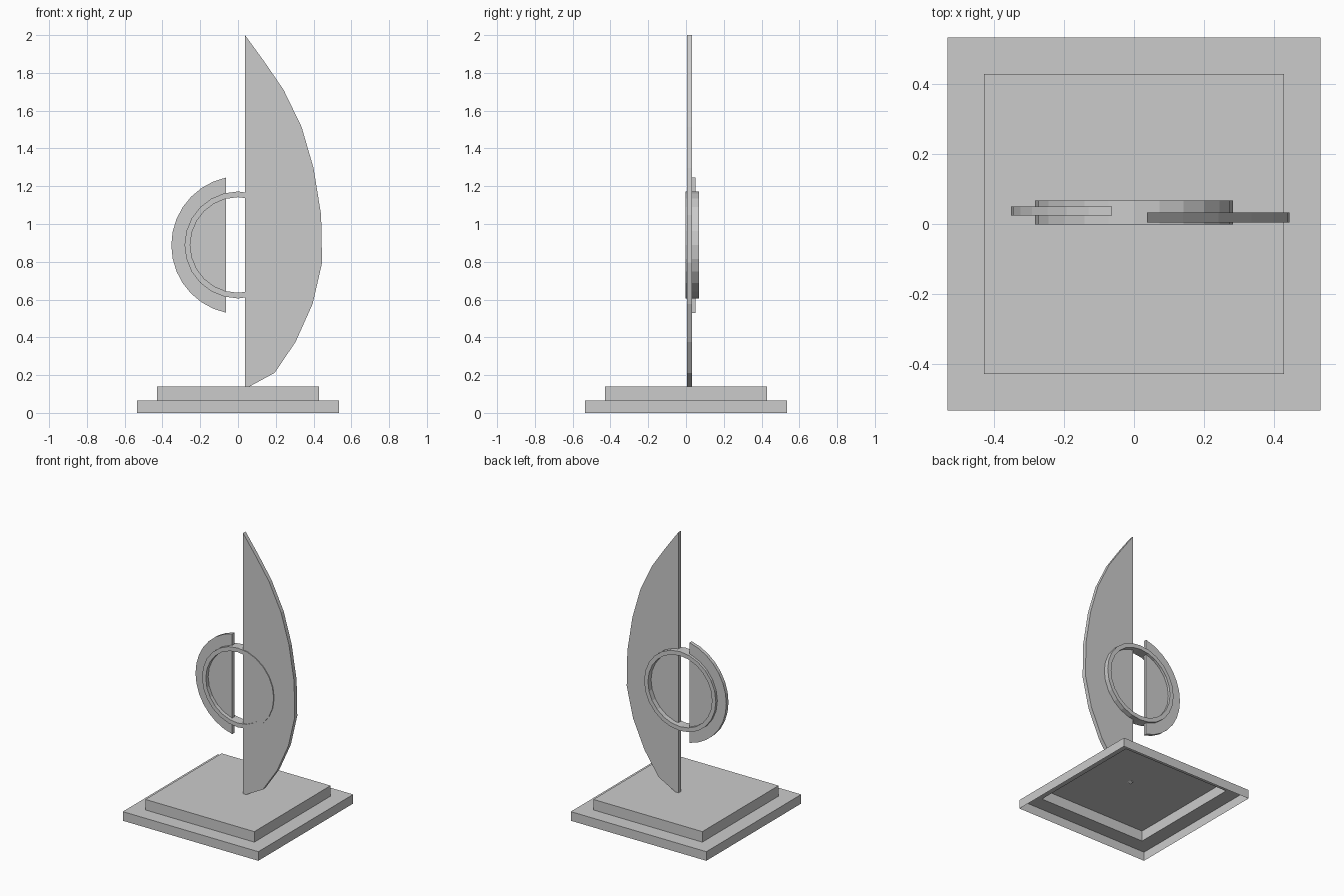
import bpy, bmesh
from math import cos, sin, pi, radians

cube = bpy.data.objects.get("Cube")
if cube:
    bpy.data.objects.remove(cube, do_unlink=True)

grey = bpy.data.materials.new("plain grey")
grey.use_nodes = True
grey.diffuse_color = (0.6, 0.6, 0.6, 1)
grey.node_tree.nodes["Principled BSDF"].inputs["Base Color"].default_value = (0.6, 0.6, 0.6, 1)


def finish(name, bm, recalc=True):
    if recalc:
        bmesh.ops.recalc_face_normals(bm, faces=bm.faces)
    mesh = bpy.data.meshes.new(name)
    bm.to_mesh(mesh)
    bm.free()
    mesh.materials.append(grey)
    obj = bpy.data.objects.new(name, mesh)
    bpy.context.collection.objects.link(obj)
    return obj


def plate(name, outline, y0, y1):
    """Flat plate: an x-z outline extruded along y."""
    bm = bmesh.new()
    face = bm.faces.new([bm.verts.new((x, y0, z)) for x, z in outline])
    ext = bmesh.ops.extrude_face_region(bm, geom=[face], use_keep_orig=True)
    for v in ext["geom"]:
        if isinstance(v, bmesh.types.BMVert):
            v.co.y = y1
    return finish(name, bm)


def arc(cx, cz, r, start, end, steps):
    angles = [start + (end - start) * i / steps for i in range(steps + 1)]
    return [(cx + r * cos(a), cz + r * sin(a)) for a in angles]


# Stepped base: a hollow shell, open underneath
bm = bmesh.new()
previous = None
for half, z in [(0.535, 0), (0.535, 0.065), (0.43, 0.065), (0.43, 0.14)]:
    ring = [bm.verts.new((sx * half, sy * half, z))
            for sx, sy in [(-1, -1), (1, -1), (1, 1), (-1, 1)]]
    if previous:
        for i in range(4):
            j = (i + 1) % 4
            bm.faces.new([previous[i], previous[j], ring[j], ring[i]])
    previous = ring
bm.faces.new(previous)
finish("stepped_base", bm, recalc=False)

# Tall curved blade with a straight inner edge
blade = [(0.037, 2.0), (0.141, 1.857), (0.242, 1.709), (0.337, 1.513),
         (0.4, 1.296), (0.44, 1.048), (0.445, 0.794), (0.395, 0.577),
         (0.305, 0.376), (0.194, 0.212), (0.067, 0.143), (0.037, 0.13)]
plate("tall_blade", blade, 0.004, 0.033)

# Half disc with a straight edge beside the blade
plate("half_disc", arc(0.013, 0.888, 0.366, radians(102), radians(258), 14), 0.025, 0.05)

# Hoop linking the half disc and the blade
bm = bmesh.new()
loops = []
for r, y in [(0.283, -0.002), (0.283, 0.068), (0.253, 0.068), (0.253, -0.002)]:
    loops.append([bm.verts.new((x, y, z))
                  for x, z in arc(0, 0.889, r, 0, 2 * pi, 24)[:-1]])
for k in range(4):
    a, b = loops[k], loops[(k + 1) % 4]
    for i in range(24):
        j = (i + 1) % 24
        bm.faces.new([a[i], a[j], b[j], b[i]])
finish("hoop", bm)
